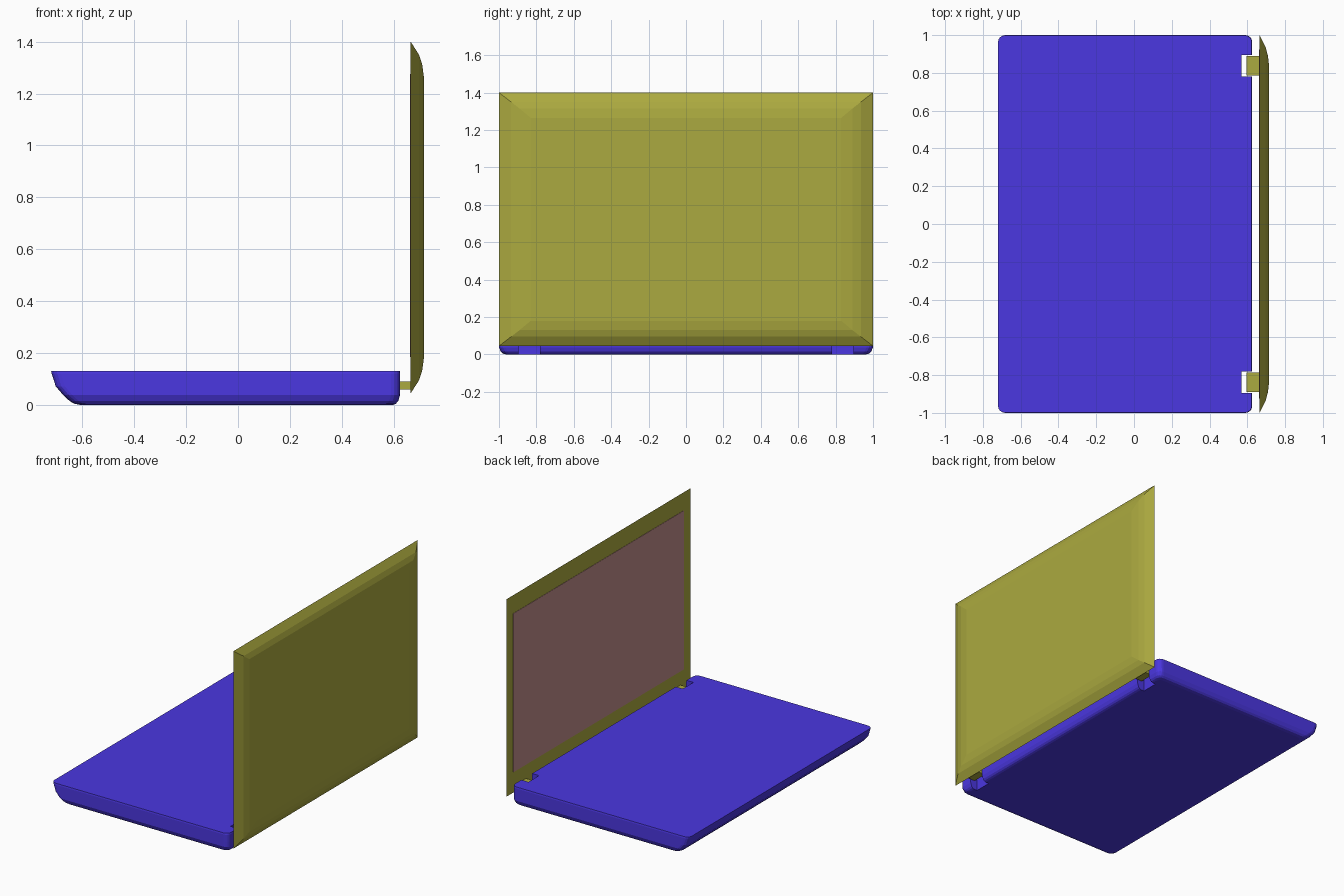
import bpy, bmesh
from math import sin, cos, pi

if "Cube" in bpy.data.objects:
    bpy.data.objects.remove(bpy.data.objects["Cube"])


def material(name, rgb):
    m = bpy.data.materials.new(name)
    m.diffuse_color = (*rgb, 1)
    m.use_nodes = True
    m.node_tree.nodes["Principled BSDF"].inputs["Base Color"].default_value = m.diffuse_color
    return m


BLUE = material("base_blue", (0.07, 0.038, 0.75))
OLIVE = material("lid_olive", (0.41, 0.40, 0.05))
MAUVE = material("screen_mauve", (0.54, 0.27, 0.26))


def loft(name, rings, mat):
    """Skin a stack of equal-length rings and cap both ends (flat shaded)."""
    bm = bmesh.new()
    loops = [[bm.verts.new(p) for p in ring] for ring in rings]
    n = len(loops[0])
    for a, b in zip(loops, loops[1:]):
        for i in range(n):
            j = (i + 1) % n
            bm.faces.new((a[i], a[j], b[j], b[i]))
    bm.faces.new(loops[0][::-1])
    bm.faces.new(loops[-1])
    bmesh.ops.recalc_face_normals(bm, faces=bm.faces)
    me = bpy.data.meshes.new(name)
    bm.to_mesh(me)
    bm.free()
    ob = bpy.data.objects.new(name, me)
    bpy.context.collection.objects.link(ob)
    me.materials.append(mat)
    return ob


def box(name, x0, x1, y0, y1, z0, z1, mat):
    ring = lambda x: [(x, y0, z0), (x, y1, z0), (x, y1, z1), (x, y0, z1)]
    return loft(name, [ring(x0), ring(x1)], mat)


def base_ring(z, x0, x1, yw, r=0.035, seg=4):
    """Rounded rectangle with two hinge notches in its +x side."""
    pts = []

    def corner(cx, cy, start):
        for i in range(seg + 1):
            a = start + pi / 2 * i / seg
            pts.append((cx + r * cos(a), cy + r * sin(a), z))

    corner(x0 + r, -yw + r, pi)
    corner(x1 - r, -yw + r, 1.5 * pi)
    for ya, yb in ((-0.895, -0.78), (0.78, 0.895)):
        pts.extend([(x1, ya, z), (0.57, ya, z), (0.57, yb, z), (x1, yb, z)])
    corner(x1 - r, yw - r, 0)
    corner(x0 + r, yw - r, pi / 2)
    return pts


# Keyboard base: sloping front edge, rolled underside
levels = [(0.0, -0.605, 0.595, 0.96), (0.005, -0.63, 0.608, 0.98),
          (0.015, -0.648, 0.617, 0.99), (0.038, -0.673, 0.624, 1.0),
          (0.072, -0.702, 0.625, 1.0), (0.122, -0.718, 0.625, 1.0),
          (0.132, -0.72, 0.623, 0.998)]
loft("base", [base_ring(*lv) for lv in levels], BLUE)

# Lid: mitred shell that domes toward the back; (x, side inset, z inset)
Z0, Z1 = 0.045, 1.4
rings = []
for x, d, e in [(0.665, 0, 0), (0.697, 0.065, 0.05), (0.709, 0.11, 0.085),
                (0.716, 0.17, 0.135)]:
    y = 1 - d
    rings.append([(x, -y, Z0 + e), (x, y, Z0 + e), (x, y, Z1 - e), (x, -y, Z1 - e)])
loft("lid", rings, OLIVE)

# Screen panel on the inner face
box("screen", 0.663, 0.672, -0.925, 0.925, 0.185, 1.275, MAUVE)

# Hinge tabs reaching into the notches
for side, s in (("left", 1), ("right", -1)):
    ya, yb = sorted((s * 0.787, s * 0.89))
    box("hinge_" + side, 0.595, 0.672, ya, yb, 0.06, 0.09, OLIVE)
